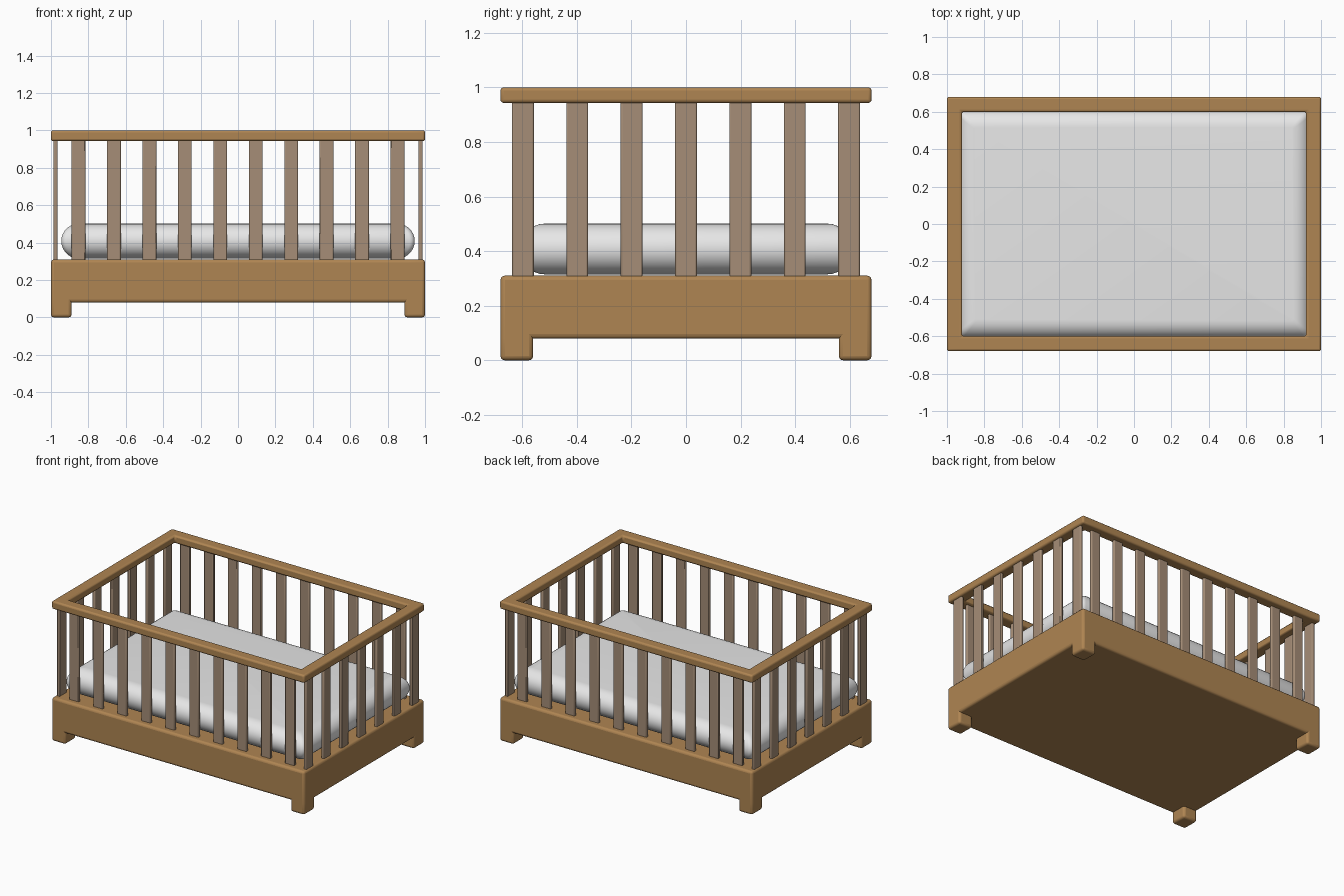
import bpy, bmesh, math

if "Cube" in bpy.data.objects:
    bpy.data.objects.remove(bpy.data.objects["Cube"])


def material(name, rgb):
    m = bpy.data.materials.new(name)
    m.diffuse_color = (*rgb, 1)
    m.use_nodes = True
    m.node_tree.nodes["Principled BSDF"].inputs["Base Color"].default_value = m.diffuse_color
    return m


WOOD = material("warm wood", (0.43, 0.235, 0.085))
SLAT = material("greyish wood", (0.38, 0.27, 0.185))
WHITE = material("mattress white", (0.8, 0.8, 0.8))


def finish(bm, name, mat, bevel=0.0, segments=3):
    bmesh.ops.recalc_face_normals(bm, faces=bm.faces)
    me = bpy.data.meshes.new(name)
    bm.to_mesh(me)
    bm.free()
    me.materials.append(mat)
    ob = bpy.data.objects.new(name, me)
    bpy.context.collection.objects.link(ob)
    if bevel:
        mod = ob.modifiers.new("soft edges", 'BEVEL')
        mod.width, mod.segments = bevel, segments
        mod.limit_method = 'ANGLE'
    bpy.ops.object.select_all(action='DESELECT')
    ob.select_set(True)
    bpy.context.view_layer.objects.active = ob
    bpy.ops.object.shade_smooth_by_angle(angle=math.radians(40))
    return ob


def grid_plate(xs, ys, z, keep=lambda i, j: True):
    """Flat 3x3 grid of faces, filtered by cell."""
    bm = bmesh.new()
    v = [[bm.verts.new((x, y, z)) for y in ys] for x in xs]
    for i in range(3):
        for j in range(3):
            if keep(i, j):
                bm.faces.new((v[i][j], v[i + 1][j], v[i + 1][j + 1], v[i][j + 1]))
    for w in [w for w in bm.verts if not w.link_faces]:
        bm.verts.remove(w)
    return bm


def extrude(bm, faces, dz, keep_orig):
    r = bmesh.ops.extrude_face_region(bm, geom=faces, use_keep_orig=keep_orig)
    for w in r["geom"]:
        if isinstance(w, bmesh.types.BMVert):
            w.co.z += dz


# Base: solid tray with four corner feet pulled down
bm = grid_plate((-1, -0.89, 0.89, 1), (-0.68, -0.56, 0.56, 0.68), 0.08)
extrude(bm, bm.faces[:], 0.23, True)
bmesh.ops.recalc_face_normals(bm, faces=bm.faces)
feet = []
for f in bm.faces:
    c = f.calc_center_median()
    if abs(f.normal.z) > 0.9 and c.z < 0.1 and abs(c.x) > 0.9 and abs(c.y) > 0.57:
        feet.append(f)
extrude(bm, feet, -0.08, False)
finish(bm, "base", WOOD, 0.016)

# Top rail: rectangular ring
bm = grid_plate((-1, -0.92, 0.92, 1), (-0.68, -0.6, 0.6, 0.68), 0.943,
                lambda i, j: not (i == 1 and j == 1))
extrude(bm, bm.faces[:], 0.057, True)
finish(bm, "top_rail", WOOD, 0.012)

# Mattress: rounded rectangles stacked along a half-circle edge profile
bm = bmesh.new()
R, ZC, STEPS = 0.093, 0.408, 14
rings = []
for k in range(STEPS + 1):
    t = -math.pi / 2 + math.pi * k / STEPS
    out = R * math.cos(t)
    hx, hy, r = 0.852 + out, 0.517 + out, 0.01 + 0.2 * out
    ring = []
    for q, (sx, sy) in enumerate(((1, 1), (-1, 1), (-1, -1), (1, -1))):
        for s in range(5):
            a = math.pi / 2 * (q + s / 4)
            ring.append(bm.verts.new((sx * (hx - r) + r * math.cos(a),
                                      sy * (hy - r) + r * math.sin(a),
                                      ZC + R * math.sin(t))))
    rings.append(ring)
for a, b in zip(rings, rings[1:]):
    n = len(a)
    for i in range(n):
        bm.faces.new((a[i], a[(i + 1) % n], b[(i + 1) % n], b[i]))
bm.faces.new(rings[0])
bm.faces.new(rings[-1])
finish(bm, "mattress", WHITE)


# Slats: upright boards along all four sides
def add_board(bm, x, y, wx, wy, z0=0.3, z1=0.955):
    for v in bmesh.ops.create_cube(bm, size=1)["verts"]:
        v.co = (x + v.co.x * wx, y + v.co.y * wy,
                (z0 + z1) / 2 + v.co.z * (z1 - z0))


for side, name in ((-1, "front_slats"), (1, "back_slats")):
    bm = bmesh.new()
    for i in range(10):
        add_board(bm, -0.853 + i * 1.706 / 9, side * 0.625, 0.074, 0.023)
    finish(bm, name, SLAT, 0.006, 2)

for side, name in ((-1, "left_slats"), (1, "right_slats")):
    bm = bmesh.new()
    for i in range(7):
        add_board(bm, side * 0.976, -0.598 + i * 1.196 / 6, 0.023, 0.08)
    finish(bm, name, SLAT, 0.006, 2)
